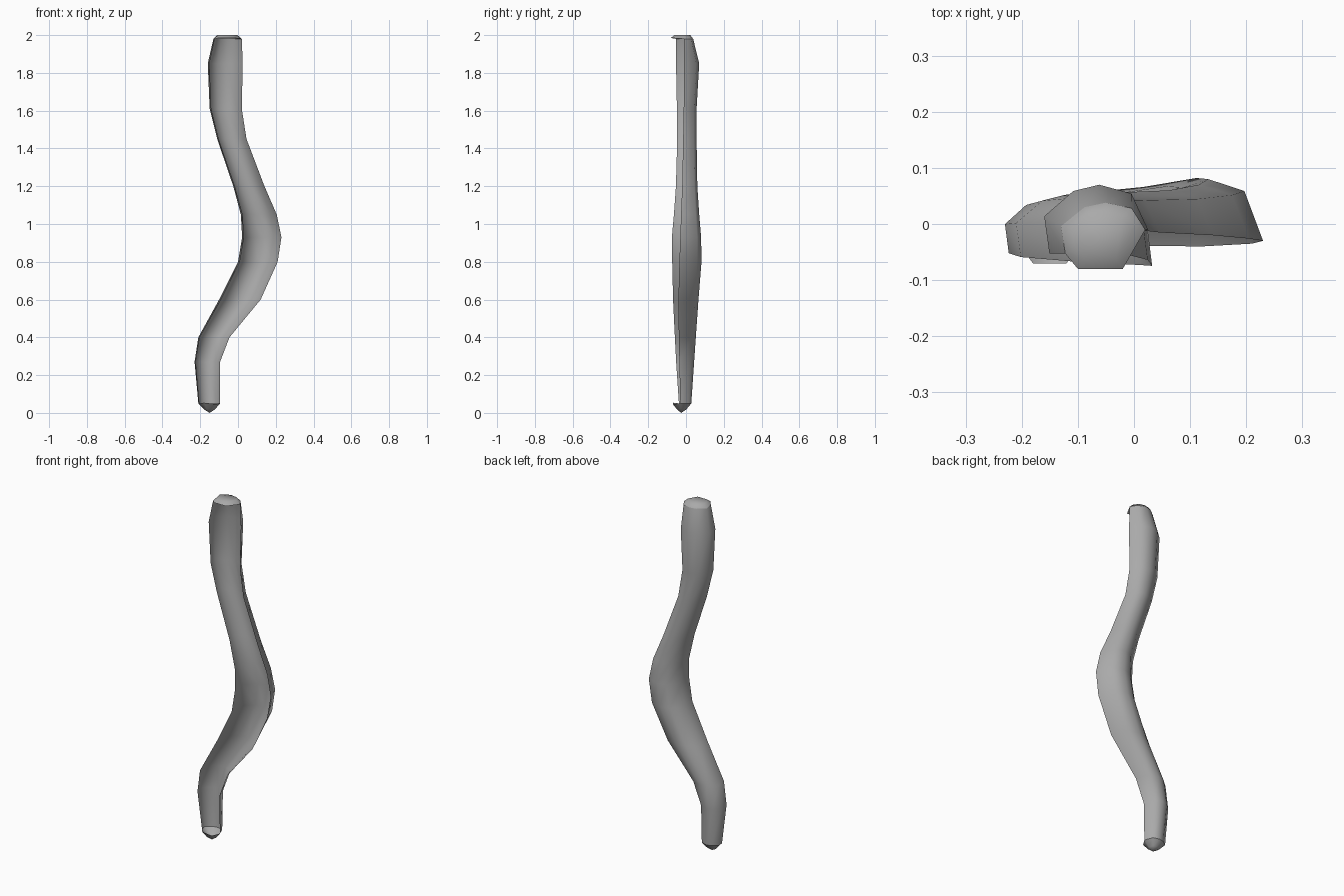
import bpy
import bmesh
import math
from mathutils import Vector

cube = bpy.data.objects.get("Cube")
if cube:
    bpy.data.objects.remove(cube, do_unlink=True)

grey = bpy.data.materials.new("plain grey")
grey.use_nodes = True
colour = (0.4, 0.4, 0.4, 1)
grey.diffuse_color = colour
grey.node_tree.nodes["Principled BSDF"].inputs["Base Color"].default_value = colour

# Levels of the stem: height, left edge, right edge, left rim, right rim, back
LEVELS = [
    (1.98, -0.13, 0.02, -0.055, -0.01, 0.038),
    (1.85, -0.16, 0.025, -0.055, -0.01, 0.07),
    (1.61, -0.15, 0.02, -0.05, -0.012, 0.056),
    (1.45, -0.11, 0.045, -0.048, -0.015, 0.056),
    (1.2, -0.025, 0.14, -0.055, -0.02, 0.06),
    (1.05, 0.015, 0.205, -0.066, -0.026, 0.07),
    (0.93, 0.022, 0.23, -0.077, -0.03, 0.08),
    (0.8, 0.0, 0.21, -0.075, -0.035, 0.082),
    (0.6, -0.1, 0.12, -0.07, -0.04, 0.066),
    (0.4, -0.21, -0.045, -0.06, -0.038, 0.052),
    (0.27, -0.23, -0.095, -0.053, -0.035, 0.043),
    (0.05, -0.21, -0.095, -0.038, -0.03, 0.028),
]
# Open channel section: across the width, and from rim to back
SECTION = [(0.05, 0), (0, 0.55), (0.28, 0.9), (0.53, 1), (0.84, 0.82), (1, 0)]


def ring(z, x0, x1, left_rim, right_rim, back):
    points = []
    for u, v in SECTION:
        rim = left_rim + (right_rim - left_rim) * u
        points.append(Vector((x0 + (x1 - x0) * u, rim + (back - rim) * v, z)))
    return points


def finish(name, bm):
    mesh = bpy.data.meshes.new(name)
    bm.to_mesh(mesh)
    bm.free()
    mesh.materials.append(grey)
    obj = bpy.data.objects.new(name, mesh)
    bpy.context.collection.objects.link(obj)
    for poly in mesh.polygons:
        poly.use_smooth = True
    return obj


def strip(bm, a, b, closed=False):
    count = len(a)
    for i in range(count if closed else count - 1):
        j = (i + 1) % count
        bm.faces.new((a[i], a[j], b[j], b[i]))


# Curved stem, a thin shell open along the front
bm = bmesh.new()
rings = [[bm.verts.new(p) for p in ring(*level)] for level in LEVELS]
for upper, lower in zip(rings, rings[1:]):
    strip(bm, upper, lower)
finish("curved_stem", bm)

# Domed top cap, with a lip reaching past the open front
bm = bmesh.new()
outline = ring(*LEVELS[0]) + [Vector((x, -0.08, 1.985)) for x in (-0.02, -0.1)]
middle = sum(outline, Vector()) / len(outline)
outer = [bm.verts.new(p) for p in outline]
inner = []
for p in outline:
    q = middle.lerp(p, 0.72)
    q.z = 2.0
    inner.append(bm.verts.new(q))
strip(bm, inner, outer, closed=True)
bm.faces.new(list(reversed(inner)))
finish("top_cap", bm)

# Pointed bottom cap, also with a front lip
bm = bmesh.new()
outline = ring(*LEVELS[-1]) + [Vector((-0.12, -0.07, 0.047)), Vector((-0.18, -0.07, 0.054))]
middle = Vector((-0.15, -0.025, 0))
outer = [bm.verts.new(p) for p in outline]
inner = []
for p in outline:
    q = middle.lerp(p, 0.5)
    q.z = 0.018
    inner.append(bm.verts.new(q))
strip(bm, outer, inner, closed=True)
tip = bm.verts.new(middle)
for i in range(len(inner)):
    bm.faces.new((inner[i], inner[(i + 1) % len(inner)], tip))
finish("bottom_cap", bm)
